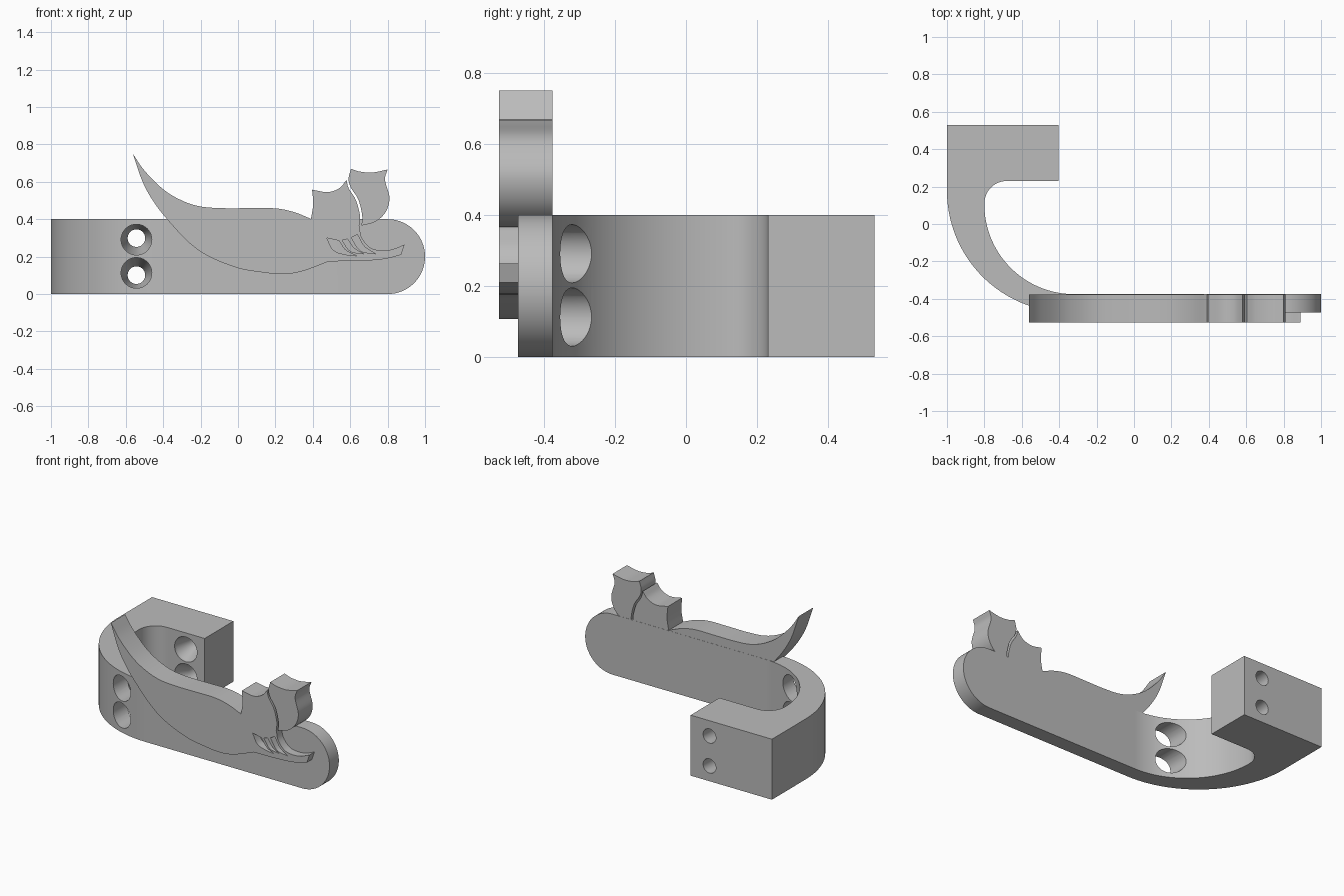
import bpy, bmesh, math
from mathutils import Vector

cube = bpy.data.objects.get("Cube")
if cube:
    bpy.data.objects.remove(cube)

grey = bpy.data.materials.new("plain grey")
grey.use_nodes = True
grey.diffuse_color = (0.5, 0.5, 0.5, 1)
grey.node_tree.nodes["Principled BSDF"].inputs["Base Color"].default_value = (0.5, 0.5, 0.5, 1)


def finish(name, bm):
    bmesh.ops.recalc_face_normals(bm, faces=bm.faces)
    mesh = bpy.data.meshes.new(name)
    bm.to_mesh(mesh)
    bm.free()
    mesh.materials.append(grey)
    obj = bpy.data.objects.new(name, mesh)
    bpy.context.collection.objects.link(obj)
    return obj


def prism(name, outline, lo, hi, axis):
    """Extrude a closed outline along y (front outline) or z (plan outline)."""
    bm = bmesh.new()
    place = (lambda a, b: (a, lo, b)) if axis == "y" else (lambda a, b: (a, b, lo))
    face = bm.faces.new([bm.verts.new(place(a, b)) for a, b in outline])
    moved = bmesh.ops.extrude_face_region(bm, geom=[face])["geom"]
    shift = Vector((0, hi - lo, 0)) if axis == "y" else Vector((0, 0, hi - lo))
    bmesh.ops.translate(bm, verts=[v for v in moved if isinstance(v, bmesh.types.BMVert)], vec=shift)
    return finish(name, bm)


def arc(cx, cy, r, start, end, n=32):
    angles = [math.radians(start + (end - start) * i / n) for i in range(n + 1)]
    return [(cx + r * math.cos(a), cy + r * math.sin(a)) for a in angles]


def smooth(points, n=6):
    """Catmull-Rom curve through the points."""
    p = [Vector(q) for q in points]
    p = [2 * p[0] - p[1]] + p + [2 * p[-1] - p[-2]]
    out = []
    for a, b, c, d in zip(p, p[1:], p[2:], p[3:]):
        for i in range(n):
            t = i / n
            out.append(0.5 * (2 * b + (c - a) * t + (2 * a - 5 * b + 4 * c - d) * t * t
                              + (3 * b - a - 3 * c + d) * t ** 3))
    return out + [p[-2]]


def outline(*runs):
    """Join smooth runs at sharp corners, dropping repeated points."""
    pts = []
    for run in runs:
        for q in (smooth(run) if len(run) > 2 else [Vector(v) for v in run]):
            if not pts or (q - pts[-1]).length > 1e-4:
                pts.append(q)
    if (pts[0] - pts[-1]).length < 1e-4:
        pts.pop()
    return [tuple(q) for q in pts]


def boolean(obj, cutter, operation="DIFFERENCE"):
    bpy.context.view_layer.objects.active = obj
    mod = obj.modifiers.new("cut", "BOOLEAN")
    mod.operation, mod.solver, mod.object = operation, "EXACT", cutter
    bpy.ops.object.modifier_apply(modifier=mod.name)
    bpy.data.objects.remove(cutter)


def screw_cutter(x, wide_z, narrow_z, n=40):
    """Wide driver access, tapered seat and narrow screw hole along y."""
    bm = bmesh.new()
    rings = []
    for y, r, z in ((-0.7, 0.082, wide_z), (0.25, 0.082, wide_z),
                    (0.33, 0.047, narrow_z), (0.7, 0.047, narrow_z)):
        rings.append([bm.verts.new((a, y, b)) for a, b in arc(x, z, r, 0, 360, n)[:-1]])
    for lower, upper in zip(rings, rings[1:]):
        for i in range(n):
            j = (i + 1) % n
            bm.faces.new((lower[i], lower[j], upper[j], upper[i]))
    bm.faces.new(rings[0])
    bm.faces.new(rings[-1])
    return finish("screw_cutter", bm)


# Hooked bracket: mounting block, curved wall and straight arm
BACK, ARM_FRONT, FRONT = -0.375, -0.472, -0.526
plan = [(-1, 0.53), (-1, 0.18)]
plan += arc(-0.35, 0.178, 0.65, 180, 270, 48)[1:]
plan += [(1, ARM_FRONT), (1, BACK)]
plan += arc(-0.32, 0.105, 0.48, 270, 180, 48)
plan += arc(-0.68, 0.11, 0.12, 180, 90, 16)[1:]
plan += [(-0.405, 0.23), (-0.405, 0.53)]
bracket = prism("hooked_bracket", plan, 0, 0.4, "z")

# Round the free end of the arm
end_shape = [(-1.2, 0.4001), (-1.2, -0.0001)] + arc(0.8, 0.2, 0.2001, -90, 90, 40)
boolean(bracket, prism("end_cutter", end_shape, -1, 1, "y"), "INTERSECT")

# Two screw holes
for wide_z, narrow_z in ((0.291, 0.299), (0.113, 0.101)):
    boolean(bracket, screw_cutter(-0.543, wide_z, narrow_z))

# Curved hull with the smaller seated figure and trailing tail
hull = outline(
    [(-0.562, 0.75), (-0.5, 0.66), (-0.4, 0.56), (-0.3, 0.5), (-0.2, 0.468), (-0.08, 0.459),
     (0.06, 0.459), (0.2, 0.458), (0.3, 0.438), (0.39, 0.402)],
    [(0.39, 0.402), (0.402, 0.48), (0.396, 0.558)],
    [(0.396, 0.558), (0.48, 0.545), (0.543, 0.567), (0.58, 0.61)],
    [(0.58, 0.61), (0.592, 0.565), (0.63, 0.503), (0.652, 0.42), (0.648, 0.364)],
    [(0.648, 0.364), (0.665, 0.295), (0.72, 0.242), (0.81, 0.236), (0.89, 0.264)],
    [(0.89, 0.264), (0.872, 0.21)],
    [(0.872, 0.21), (0.78, 0.187), (0.65, 0.177), (0.485, 0.175)],
    [(0.485, 0.175), (0.38, 0.134), (0.3, 0.112), (0.22, 0.107), (0.115, 0.118), (0, 0.139),
     (-0.15, 0.198), (-0.26, 0.273), (-0.366, 0.385), (-0.447, 0.487), (-0.51, 0.6),
     (-0.562, 0.75)])
boat = prism("hull_and_small_figure", hull, FRONT, BACK - 0.001, "y")

# Leaf-shaped pockets carved down to the arm
leaves = [
    outline([(0.474, 0.3), (0.54, 0.285)],
            [(0.54, 0.285), (0.575, 0.235), (0.634, 0.204)],
            [(0.634, 0.204), (0.57, 0.212), (0.51, 0.235), (0.474, 0.3)]),
    outline([(0.557, 0.287), (0.585, 0.294)],
            [(0.585, 0.294), (0.62, 0.245), (0.672, 0.215)],
            [(0.672, 0.215), (0.6, 0.23), (0.557, 0.287)]),
    outline([(0.605, 0.302), (0.638, 0.318)],
            [(0.638, 0.318), (0.675, 0.255), (0.735, 0.215)],
            [(0.735, 0.215), (0.655, 0.232), (0.605, 0.302)]),
]
for leaf in leaves:
    boolean(boat, prism("leaf_cutter", leaf, -0.6, ARM_FRONT + 0.001, "y"))

# Taller seated figure behind a narrow seam
figure = outline(
    [(0.604, 0.67), (0.65, 0.655), (0.72, 0.65), (0.8, 0.666)],
    [(0.8, 0.666), (0.786, 0.61), (0.81, 0.515), (0.79, 0.44), (0.735, 0.387), (0.66, 0.366)],
    [(0.66, 0.366), (0.664, 0.42), (0.643, 0.506), (0.604, 0.568), (0.591, 0.615), (0.604, 0.67)])
tall = prism("tall_figure", figure, FRONT, BACK - 0.001, "y")

# Smooth the curved walls, keep corners crisp
for obj in (bracket, boat, tall):
    bpy.ops.object.select_all(action="DESELECT")
    obj.select_set(True)
    bpy.context.view_layer.objects.active = obj
    bpy.ops.object.shade_smooth_by_angle(angle=math.radians(30))
